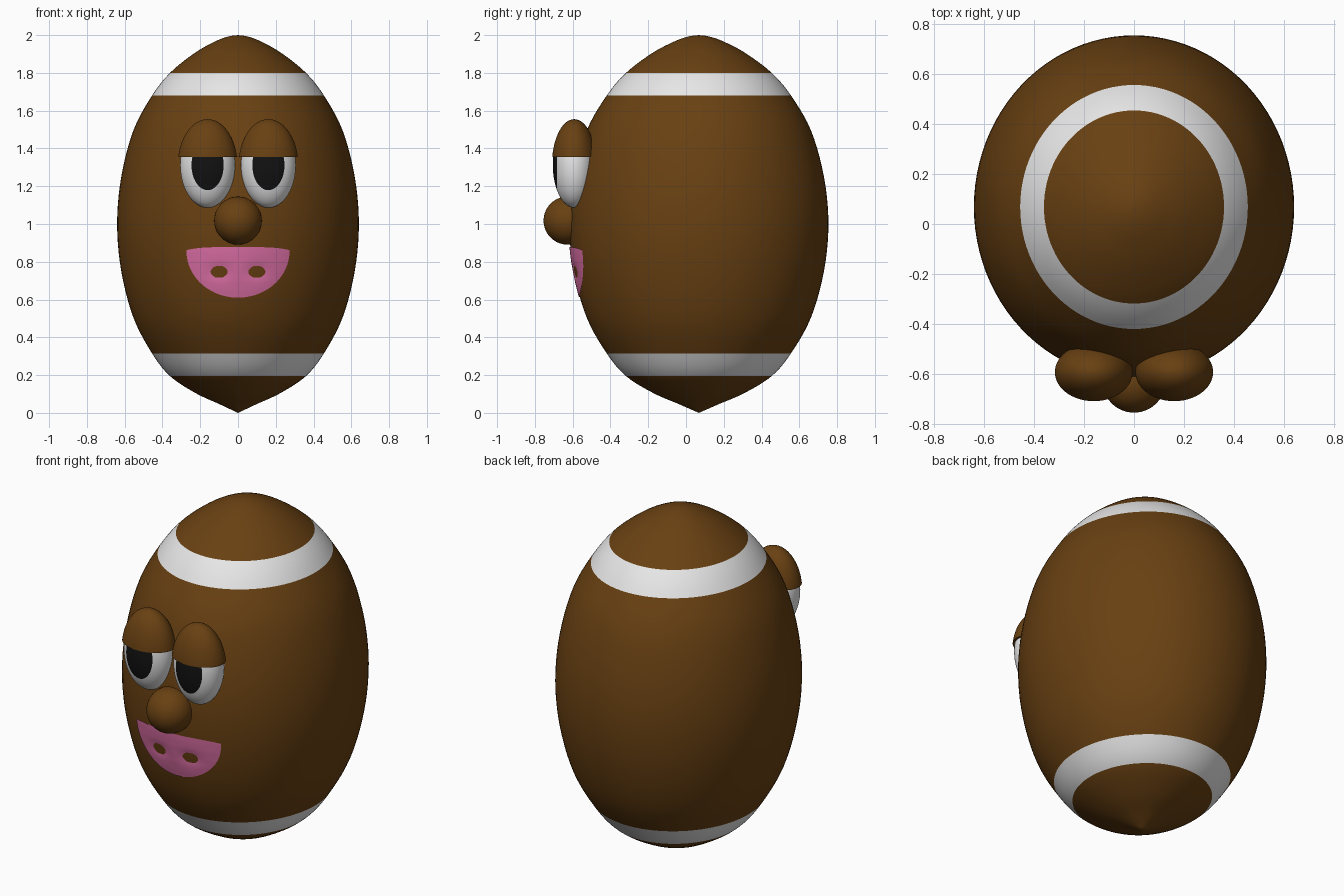
import bpy, bmesh, math
from mathutils import Vector

if "Cube" in bpy.data.objects:
    bpy.data.objects.remove(bpy.data.objects["Cube"])

CY = 0.068            # body axis
DEPTH = 0.686 / 0.64  # body is slightly deeper than wide


def material(name, rgb):
    m = bpy.data.materials.new(name)
    m.diffuse_color = (*rgb, 1)
    m.use_nodes = True
    m.node_tree.nodes["Principled BSDF"].inputs["Base Color"].default_value = m.diffuse_color
    return m


brown = material("brown", (0.14, 0.052, 0.006))
white = material("white", (0.9, 0.9, 0.9))
black = material("black", (0.006, 0.006, 0.006))
pink = material("pink", (0.72, 0.16, 0.38))


def make(name, bm, mats, angle=40):
    bmesh.ops.recalc_face_normals(bm, faces=bm.faces)
    me = bpy.data.meshes.new(name)
    bm.to_mesh(me)
    bm.free()
    ob = bpy.data.objects.new(name, me)
    bpy.context.collection.objects.link(ob)
    for m in mats:
        me.materials.append(m)
    bpy.ops.object.select_all(action='DESELECT')
    ob.select_set(True)
    bpy.context.view_layer.objects.active = ob
    bpy.ops.object.shade_smooth_by_angle(angle=math.radians(angle))
    return ob


# Body profile (radius, height); stripe edges are control points
ctrl = [(0, 0.0), (0.1, 0.047), (0.225, 0.105), (0.36, 0.195), (0.455, 0.315),
        (0.554, 0.505), (0.618, 0.75), (0.64, 1.0), (0.618, 1.25), (0.554, 1.495),
        (0.455, 1.68), (0.36, 1.80), (0.23, 1.905), (0.12, 1.967), (0.05, 1.993), (0, 2.0)]


def smooth_profile(pts, n=5):
    p = [Vector(q) for q in pts]
    p = [2 * p[0] - p[1]] + p + [2 * p[-1] - p[-2]]
    out = []
    for a, b, c, d in zip(p, p[1:], p[2:], p[3:]):
        for i in range(n):
            t = i / n
            out.append(0.5 * (2 * b + (c - a) * t + (2 * a - 5 * b + 4 * c - d) * t * t
                              + (3 * b - a - 3 * c + d) * t ** 3))
    return out + [p[-2]]


profile = smooth_profile(ctrl)


def radius(z):
    for a, b in zip(profile, profile[1:]):
        if a.y <= z <= b.y:
            return a.x + (b.x - a.x) * (z - a.y) / (b.y - a.y)


# Body, with white stripes by height
bm = bmesh.new()
SEG = 96
rings = []
for p in profile[1:-1]:
    rings.append([bm.verts.new((p.x * math.cos(2 * math.pi * k / SEG),
                                CY + p.x * DEPTH * math.sin(2 * math.pi * k / SEG), p.y))
                  for k in range(SEG)])
low = bm.verts.new((0, CY, profile[0].y))
top = bm.verts.new((0, CY, profile[-1].y))
for k in range(SEG):
    j = (k + 1) % SEG
    bm.faces.new((low, rings[0][j], rings[0][k]))
    bm.faces.new((top, rings[-1][k], rings[-1][j]))
    for a, b in zip(rings, rings[1:]):
        bm.faces.new((a[k], a[j], b[j], b[k]))
for f in bm.faces:
    z = f.calc_center_median().z
    f.material_index = int(0.195 < z < 0.315 or 1.68 < z < 1.80)
make("body", bm, [brown, white])


# Ellipsoid whose pole faces the front
def ellipsoid(center, size, u=48, v=30):
    bm = bmesh.new()
    bmesh.ops.create_uvsphere(bm, u_segments=u, v_segments=v, radius=1)
    for w in bm.verts:
        x, y, z = w.co
        w.co = Vector((center[0] + x * size[0], center[1] - z * size[1], center[2] + y * size[2]))
    return bm


EY, EZ = -0.592, 1.312
for side, sx in (("left", -0.161), ("right", 0.161)):
    # Eyeball, with the pupil as the front cap
    bm = ellipsoid((sx, EY, EZ), (0.145, 0.113, 0.226))
    for f in bm.faces:
        c = f.calc_center_median()
        f.material_index = int(c.y < EY and math.hypot((c.x - sx) / 0.145, (c.z - EZ) / 0.226) < 0.585)
    make(side + "_eye", bm, [white, black])
    # Eyelid, the upper part of a larger ellipsoid
    bm = ellipsoid((sx, EY, EZ), (0.158, 0.118, 0.243))
    cut = bmesh.ops.bisect_plane(bm, geom=bm.verts[:] + bm.edges[:] + bm.faces[:],
                                 plane_co=(0, 0, 1.355), plane_no=(0, 0, 1), clear_inner=True)
    edges = [e for e in cut["geom_cut"] if isinstance(e, bmesh.types.BMEdge)]
    bmesh.ops.holes_fill(bm, edges=edges)
    make(side + "_eyelid", bm, [brown])

# Nose
make("nose", ellipsoid((0, -0.628, 1.018), (0.126, 0.126, 0.127)), [brown])

# Mouth, a thin plate following the body that dips under it in two patches
bm = bmesh.new()
NX, NZ = 64, 28
cols = []
for i in range(NX + 1):
    s = math.sin(math.pi * (i / NX - 0.5))
    x = 0.273 * s
    lo = 0.857 - 0.247 * math.sqrt(max(0, 1 - s * s))
    hi = 0.862 + 0.016 * (1 - s ** 4)
    col = []
    for j in range(NZ + 1):
        z = lo + (hi - lo) * j / NZ
        dip = math.exp(-((abs(x) - 0.1) / 0.062) ** 2 - ((z - 0.747) / 0.042) ** 2)
        y = CY - DEPTH * math.sqrt(radius(z) ** 2 - x * x) - 0.005 + 0.009 * dip
        col.append(bm.verts.new((x, y, z)))
    cols.append(col)
for a, b in zip(cols, cols[1:]):
    for j in range(NZ):
        bm.faces.new((a[j], b[j], b[j + 1], a[j + 1]))
make("mouth", bm, [pink])
